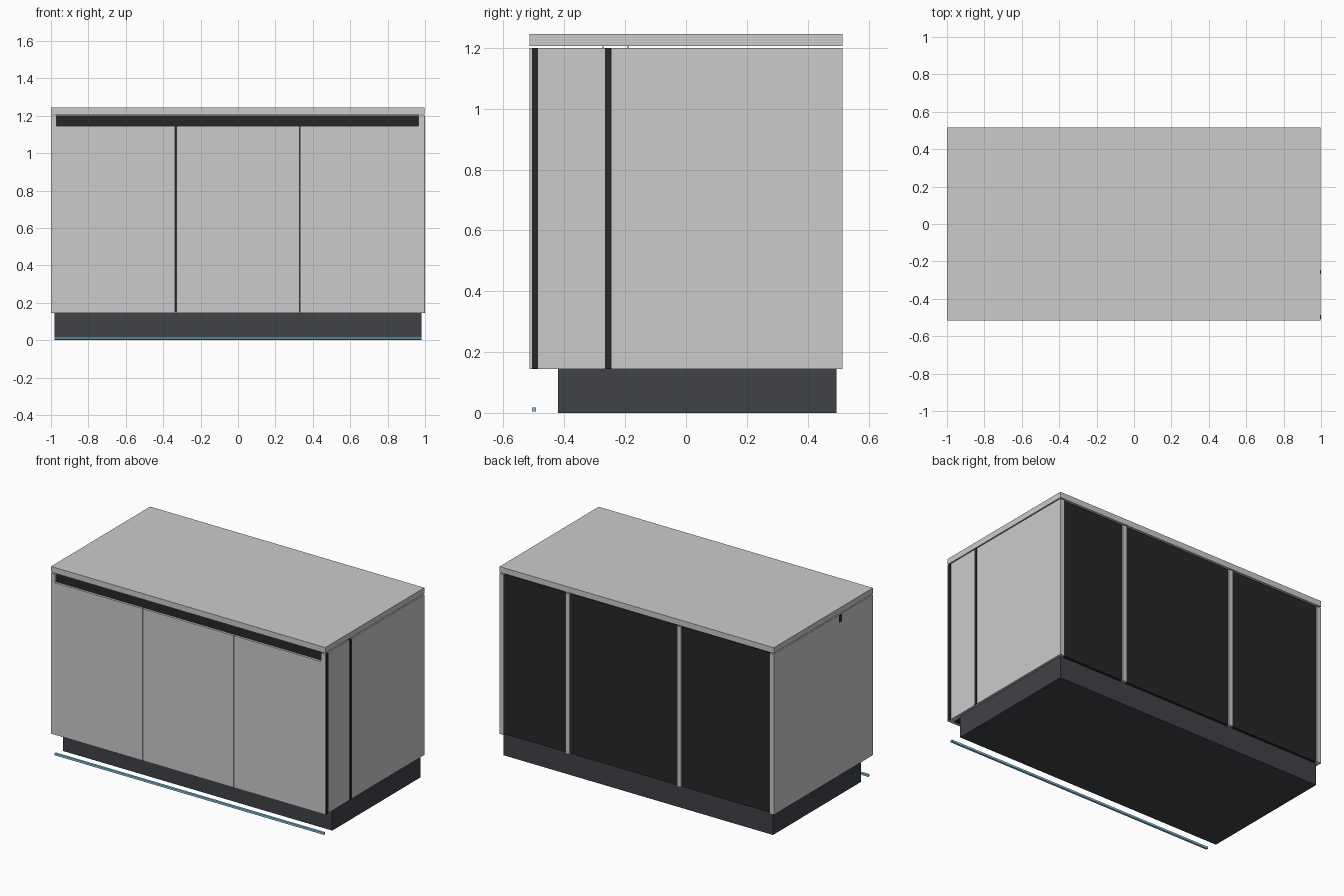
import bpy

if "Cube" in bpy.data.objects:
    bpy.data.objects.remove(bpy.data.objects["Cube"])


def material(name, rgb):
    m = bpy.data.materials.new(name)
    m.diffuse_color = (*rgb, 1)
    m.use_nodes = True
    m.node_tree.nodes["Principled BSDF"].inputs["Base Color"].default_value = m.diffuse_color
    return m


BLACK = material("black", (0.02, 0.02, 0.02))
CHARCOAL = material("charcoal", (0.05, 0.054, 0.063))
BLUE = material("light_blue", (0.25, 0.6, 0.85))


def box(name, x, y, z, mat=None):
    """Box spanning the (min, max) ranges on each axis."""
    bpy.ops.mesh.primitive_cube_add(size=1)
    o = bpy.context.object
    o.name = name
    o.location = [(a + b) / 2 for a, b in (x, y, z)]
    o.scale = [b - a for a, b in (x, y, z)]
    bpy.ops.object.transform_apply(location=True, rotation=False, scale=True)
    if mat:
        o.data.materials.append(mat)
    return o


L, R = -1.0, 0.996           # outer faces of the cabinet
F, B = -0.515, 0.515         # front and back
Z0, Z1 = 0.145, 1.2          # cabinet bottom and top
T = 0.03                     # board thickness

# Worktop, floating just above the cabinet
box("worktop", (L, R), (F, B), (1.207, 1.245))

# Recessed plinth and the light strip on the floor
box("plinth", (-0.98, 0.98), (-0.42, 0.495), (0, Z0), CHARCOAL)
box("floor_light_strip", (-0.98, 0.98), (-0.507, -0.493), (0.005, 0.018), BLUE)

# Side panels
box("left_side_panel", (L, L + T), (F + 0.015, B), (Z0, Z1))
box("right_side_panel", (R - T, R), (F + 0.015, B), (Z0, Z1))

# Dark core, seen through the door gaps, the handle recess and the back
box("dark_core", (L + T, R - T), (F + 0.015, B - 0.008), (Z0 + 0.003, Z1), BLACK)

# Three front doors with narrow gaps, and the ends of the handle recess
edges = [(L, -0.336), (-0.33, 0.328), (0.332, R)]
for i, span in enumerate(edges):
    box(f"front_door_{i + 1}", span, (F, F + 0.015), (Z0, 1.145))
for name, span in (("left", (L, L + T)), ("right", (R - T, R))):
    box(f"{name}_recess_end", span, (F, F + 0.015), (1.145, Z1))

# Vertical posts dividing the back
for i, x in enumerate((-0.326, 0.487)):
    box(f"back_post_{i + 1}", (x, x + T), (B - 0.02, B), (Z0, Z1))

# Black trim strips on the right side
for i, y in enumerate((-0.507, -0.266)):
    box(f"side_trim_{i + 1}", (R - 0.02, 1.0), (y, y + 0.021), (Z0, Z1), BLACK)

# Small black tab high on the left side
box("left_tab", (L - 0.001, L + 0.02), (-0.19, -0.16), (1.15, Z1), BLACK)

# Thin spacers holding up the worktop
for i, y in enumerate((-0.275, -0.192)):
    box(f"worktop_spacer_{i + 1}", (L + T, R - T), (y, y + 0.004), (Z1, 1.207))
